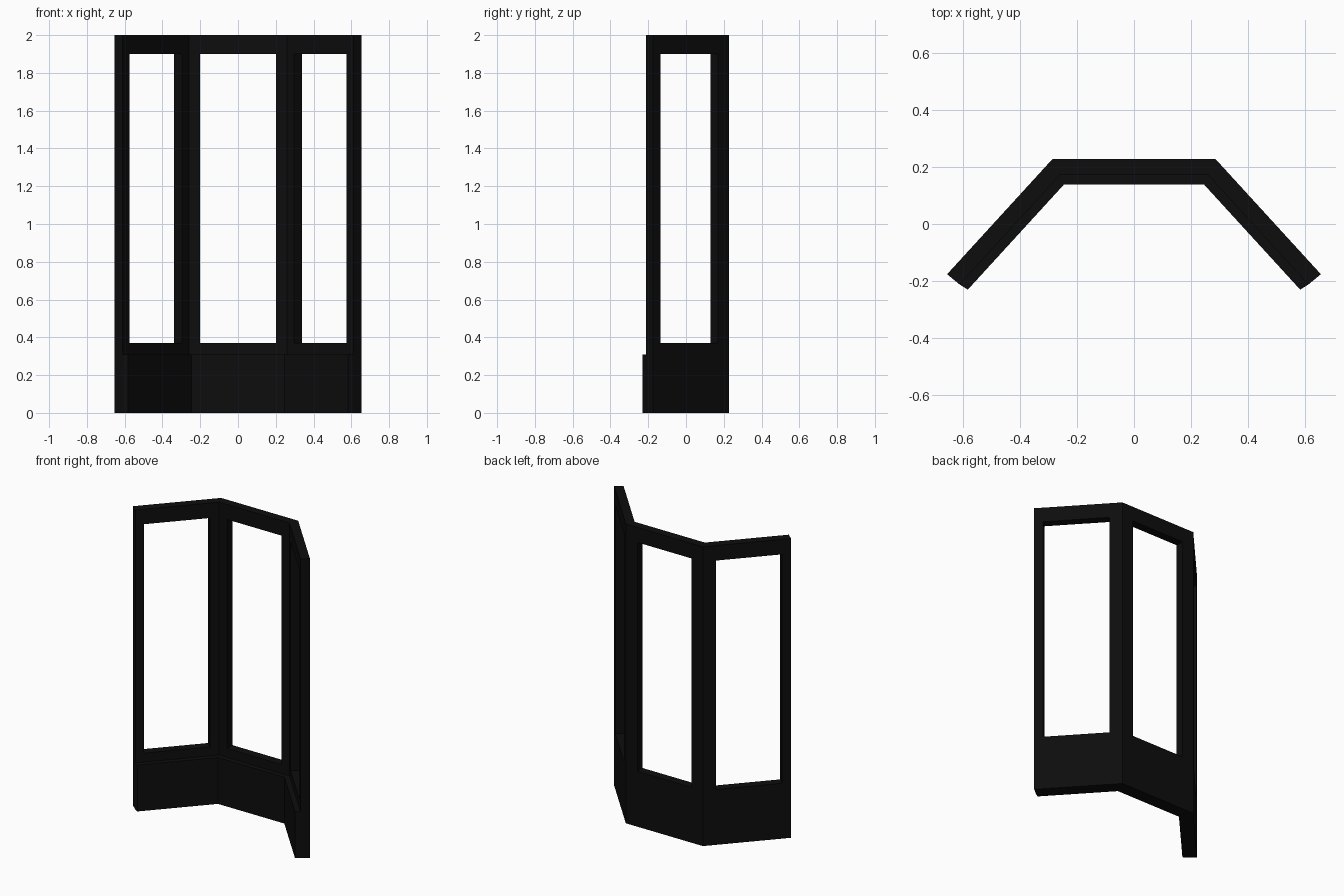
import bpy, bmesh
from mathutils import Vector

if "Cube" in bpy.data.objects:
    bpy.data.objects.remove(bpy.data.objects["Cube"])

# Plan layout of the bay (right half; the left half is mirrored)
END, CORNER = Vector((0.655, -0.176)), Vector((0.285, 0.2285))
ALONG = (CORNER - END).normalized()
INWARD = Vector((-ALONG.y, ALONG.x))
MITRE = -(INWARD.x * ALONG.x + (INWARD.y + 1) * ALONG.y) / 1.0
MITRE = (-1 - INWARD.y) / INWARD.x          # sideways shift per unit of depth
FRAME_D, BASE_D = 0.057, 0.09               # depth of frame and of low wall
BASE_TOP, TOP = 0.31, 2.0
SILL, HEAD, JAMB = 0.37, 1.90, 0.056

mat = bpy.data.materials.new("black_paint")
mat.diffuse_color = (0.004, 0.004, 0.004, 1)
mat.use_nodes = True
mat.node_tree.nodes["Principled BSDF"].inputs["Base Color"].default_value = mat.diffuse_color


def corner_at(depth):
    """Mitred corner point at a given depth behind the outer face."""
    return Vector((CORNER.x - abs(MITRE) * depth, CORNER.y - depth))


def flip(p):
    return Vector((-p.x, p.y))


def finish(name, bm):
    bmesh.ops.recalc_face_normals(bm, faces=bm.faces)
    me = bpy.data.meshes.new(name)
    bm.to_mesh(me)
    bm.free()
    me.materials.append(mat)
    bpy.context.collection.objects.link(bpy.data.objects.new(name, me))


def window_panel(name, plan, hole):
    """plan / hole: (outer a, outer b, inner a, inner b) plan points."""
    bm = bmesh.new()

    def loop(a, b, z0, z1):
        return [bm.verts.new((p.x, p.y, z)) for p, z in
                ((a, z0), (b, z0), (b, z1), (a, z1))]
    fo, fi = loop(*plan[:2], BASE_TOP, TOP), loop(*plan[2:], BASE_TOP, TOP)
    ho, hi = loop(*hole[:2], SILL, HEAD), loop(*hole[2:], SILL, HEAD)
    for l0, l1 in ((fo, ho), (ho, hi), (hi, fi), (fi, fo)):
        for i in range(4):
            j = (i + 1) % 4
            bm.faces.new((l0[i], l0[j], l1[j], l1[i]))
    finish(name, bm)


# Low wall following the bay
end_mid = END + INWARD * FRAME_D + ALONG * 0.003
end_in = END + INWARD * BASE_D + ALONG * 0.009
half = [corner_at(BASE_D), end_in, end_mid, END, CORNER]
bm = bmesh.new()
outline = half + [flip(p) for p in reversed(half)]
face = bm.faces.new([bm.verts.new((p.x, p.y, 0)) for p in outline])
ext = bmesh.ops.extrude_face_region(bm, geom=[face], use_keep_orig=True)
for v in ext["geom"]:
    if isinstance(v, bmesh.types.BMVert):
        v.co.z = BASE_TOP
finish("low_wall", bm)

# Side window frames
inner = corner_at(FRAME_D)
side = (END, CORNER, end_mid, inner)
back_a = end_mid + ALONG * (JAMB - 0.003)
back_b = inner - ALONG * JAMB
side_hole = (back_a - INWARD * FRAME_D, back_b - INWARD * FRAME_D, back_a, back_b)
window_panel("right_window_frame", side, side_hole)
window_panel("left_window_frame", [flip(p) for p in side], [flip(p) for p in side_hole])

# Centre window frame
ho, hi = Vector((0.2, CORNER.y)), Vector((0.2, inner.y))
window_panel("centre_window_frame", (flip(CORNER), CORNER, flip(inner), inner),
             (flip(ho), ho, flip(hi), hi))
